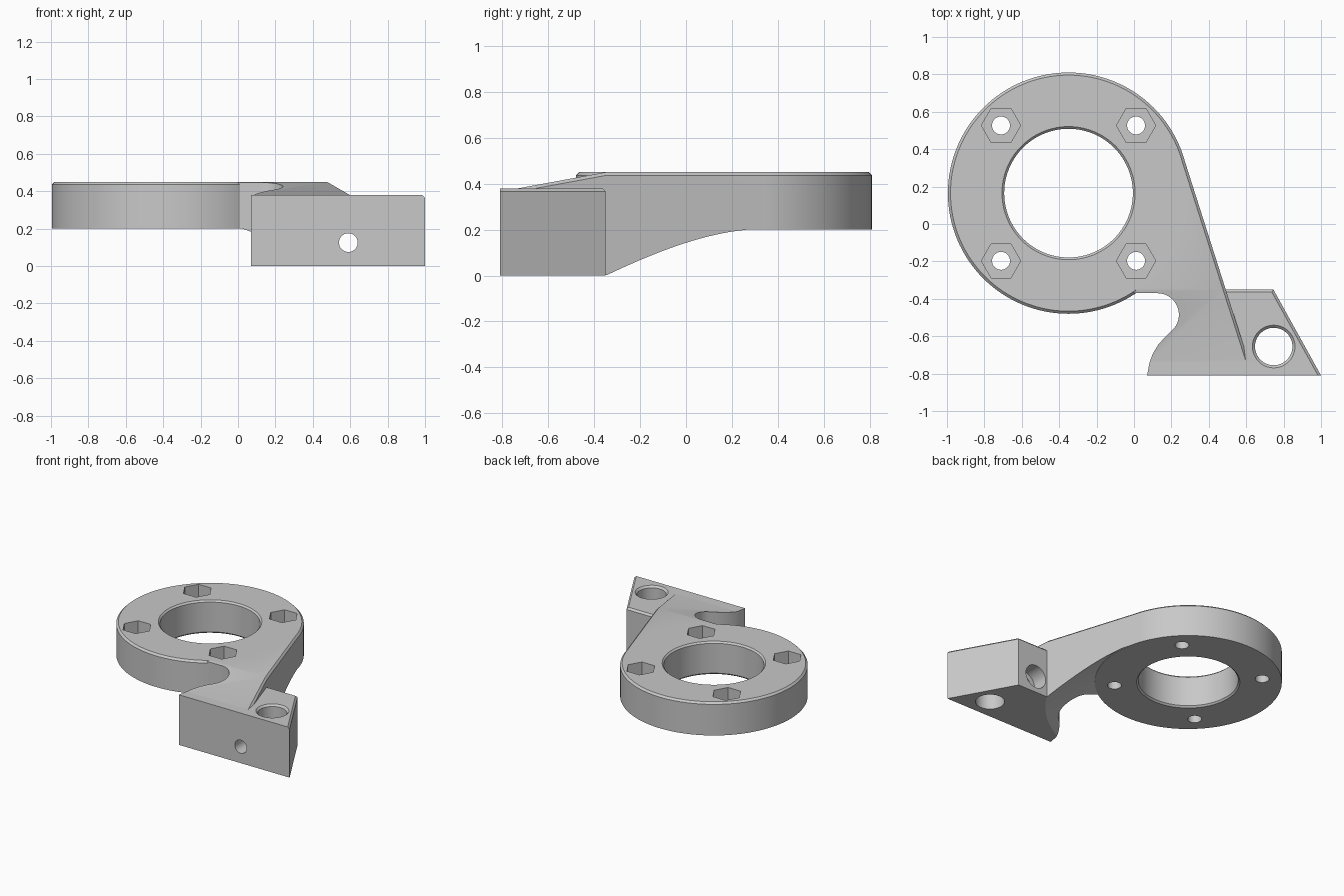
import bpy, bmesh, math
from mathutils import Vector, Matrix

cube = bpy.data.objects.get("Cube")
if cube:
    bpy.data.objects.remove(cube, do_unlink=True)

CX, CY, R = -0.35, 0.165, 0.645      # ring centre and radius
TOP, RING_BOTTOM, BLOCK_TOP = 0.45, 0.2, 0.38
CHAMFER = 0.014

grey = bpy.data.materials.new("plain_grey")
grey.use_nodes = True
grey.diffuse_color = (0.58, 0.58, 0.58, 1)
grey.node_tree.nodes["Principled BSDF"].inputs["Base Color"].default_value = grey.diffuse_color


def make(name, bm):
    bmesh.ops.recalc_face_normals(bm, faces=bm.faces[:])
    mesh = bpy.data.meshes.new(name)
    bm.to_mesh(mesh)
    bm.free()
    ob = bpy.data.objects.new(name, mesh)
    bpy.context.collection.objects.link(ob)
    mesh.materials.append(grey)
    return ob


def arc(cx, cy, r, start, end, n):
    angles = [math.radians(start + (end - start) * i / n) for i in range(n + 1)]
    return [(cx + r * math.cos(a), cy + r * math.sin(a)) for a in angles]


def prism(outline, z0, z1):
    bm = bmesh.new()
    low = [bm.verts.new((x, y, z0)) for x, y in outline]
    high = [bm.verts.new((x, y, z1)) for x, y in outline]
    bm.faces.new(low[::-1])
    bm.faces.new(high)
    for i in range(len(low)):
        j = (i + 1) % len(low)
        bm.faces.new((low[i], low[j], high[j], high[i]))
    bmesh.ops.recalc_face_normals(bm, faces=bm.faces[:])
    return bm


def chamfer_top(bm, keep):
    bm.normal_update()
    edges = []
    for e in bm.edges:
        nz = sorted(f.normal.z for f in e.link_faces)
        mid = (e.verts[0].co + e.verts[1].co) / 2
        if abs(nz[0]) < 0.3 and nz[-1] > 0.9 and keep(mid):
            edges.append(e)
    bmesh.ops.bevel(bm, geom=edges, offset=CHAMFER, segments=1, affect='EDGES')


def lathe(name, profile, matrix, n=64):
    """Closed solid turned from (radius, height) pairs."""
    bm = bmesh.new()
    rings = [[bm.verts.new((x, y, z)) for x, y in arc(0, 0, r, 0, 360, n)[:-1]]
             for r, z in profile]
    for a, b in zip(rings, rings[1:]):
        for i in range(n):
            j = (i + 1) % n
            bm.faces.new((a[i], a[j], b[j], b[i]))
    bm.faces.new(rings[0][::-1])
    bm.faces.new(rings[-1])
    bm.transform(matrix)
    return make(name, bm)


def boolean(target, tool, operation='DIFFERENCE'):
    tool.hide_render = True
    mod = target.modifiers.new("bool", 'BOOLEAN')
    mod.operation, mod.object, mod.solver = operation, tool, 'EXACT'
    bpy.ops.object.select_all(action='DESELECT')
    bpy.context.view_layer.objects.active = target
    target.select_set(True)
    bpy.ops.object.modifier_apply(modifier=mod.name)
    bpy.data.objects.remove(tool, do_unlink=True)


ring_axis = Matrix.Translation((CX, CY, 0))

# Arm, tangent to the ring, its top sloping down to the block
bm = prism([(0.264, 0.36), (0, 0.3), (0, -0.37), (0.06, -0.75), (0.618, -0.75)], 0.002, TOP)
slope = Vector((0, BLOCK_TOP - TOP, 0.38)).normalized()
bmesh.ops.bisect_plane(bm, geom=bm.verts[:] + bm.edges[:] + bm.faces[:],
                       plane_co=(0, -0.35, TOP), plane_no=slope, clear_outer=True)
bmesh.ops.holes_fill(bm, edges=[e for e in bm.edges if e.is_boundary])
bmesh.ops.recalc_face_normals(bm, faces=bm.faces[:])
chamfer_top(bm, lambda p: p.x > 0.3 and p.y > -0.74)
arm = make("arm", bm)

# Mounting block
bm = prism([(0, -0.81), (1, -0.81), (0.745, -0.35), (0.2, -0.35)], 0, BLOCK_TOP)
chamfer_top(bm, lambda p: p.x > 0.3 and p.y > -0.8)
boolean(arm, make("mounting_block", bm), 'UNION')

# Conical relief under the arm
cone = [(1.155, -0.1), (0.985, 0), (0.645, RING_BOTTOM + 0.004)]
boolean(arm, lathe("cone_cutter", cone, ring_axis, 128))

# Rounded notch between ring and block
notch = [(-0.3, -0.37)] + arc(0.125, -0.485, 0.115, 90, -50, 20)
notch += [(0.165, -0.605), (0.13, -0.645), (0.102, -0.69), (0.083, -0.74),
          (0.07, -0.81), (0.066, -0.9), (-0.3, -0.9)]
boolean(arm, make("notch_cutter", prism(notch, -0.2, 0.6)))

# Ring
bm = prism(arc(CX, CY, R, 0, 360, 128)[:-1], RING_BOTTOM, TOP)
chamfer_top(bm, lambda p: True)
bracket = make("ring_bracket", bm)
boolean(bracket, arm, 'UNION')

# Central bore, chamfered at both ends
bore = [(0.37, RING_BOTTOM - 0.014), (0.344, RING_BOTTOM + 0.012),
        (0.344, TOP - 0.012), (0.37, TOP + 0.014)]
boolean(bracket, lathe("bore_cutter", bore, ring_axis, 96))

# Four bolt holes with hexagonal pockets
for sx in (-1, 1):
    for sy in (-1, 1):
        place = Matrix.Translation((CX + sx * 0.361, CY + sy * 0.362, 0))
        boolean(bracket, lathe("bolt_cutter", [(0.048, 0.1), (0.048, 0.6)], place, 32))
        boolean(bracket, lathe("hex_cutter", [(0.105, 0.33), (0.105, 0.6)], place, 6))

# Vertical block hole, and the cross hole with its counterbore at the back
boolean(bracket, lathe("pin_cutter", [(0.1, -0.1), (0.1, BLOCK_TOP - 0.014), (0.124, BLOCK_TOP + 0.01)],
                       Matrix.Translation((0.747, -0.655, 0))))
along_y = Matrix.Translation((0.59, 0, 0.125)) @ Matrix.Rotation(math.radians(-90), 4, 'X')
boolean(bracket, lathe("cross_cutter", [(0.05, -0.9), (0.05, -0.47), (0.088, -0.47), (0.088, -0.3)],
                       along_y))

bpy.ops.object.select_all(action='DESELECT')
bpy.context.view_layer.objects.active = bracket
bracket.select_set(True)
bpy.ops.object.shade_smooth_by_angle(angle=math.radians(25))
